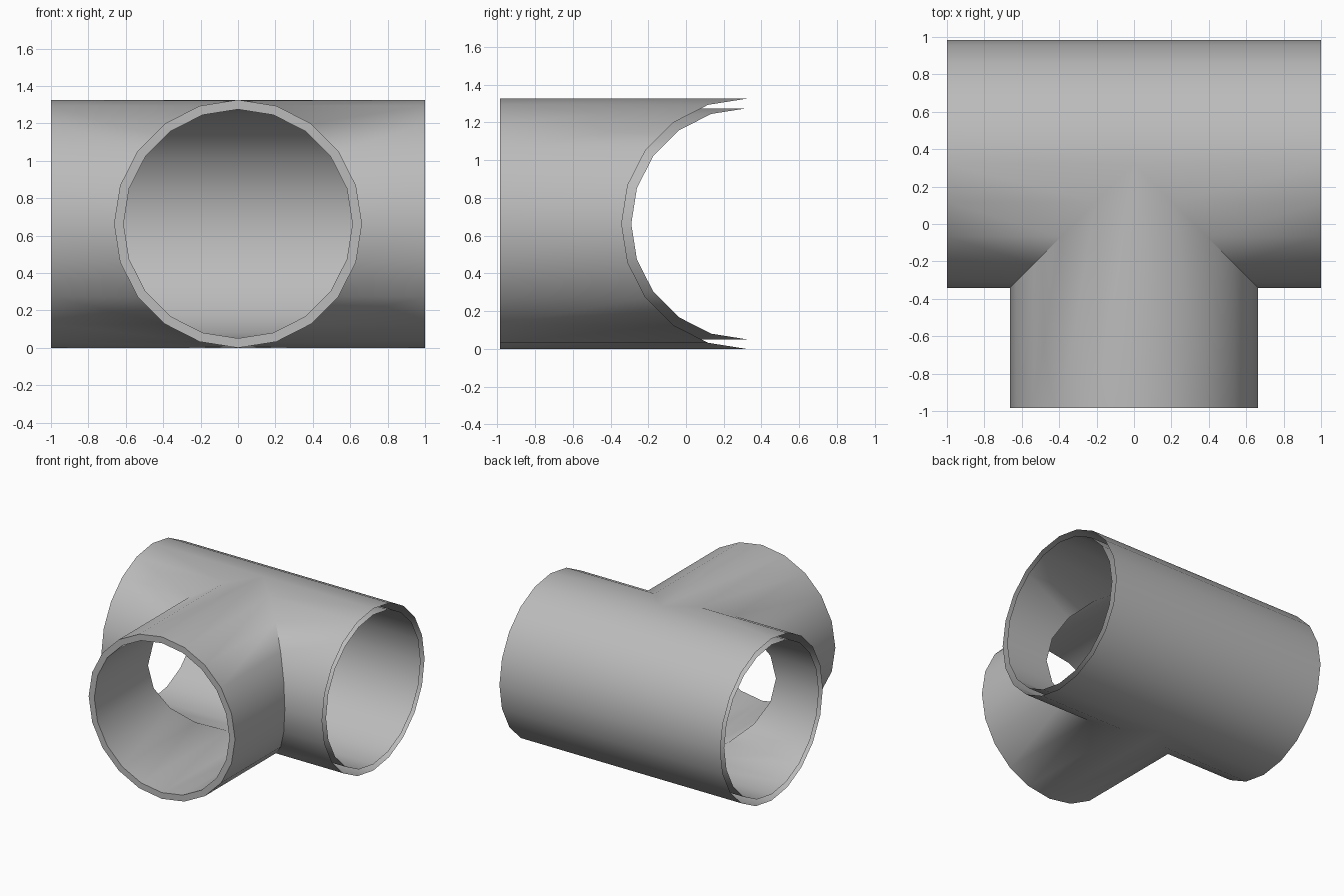
import bpy, bmesh, math

SIDES = 20
R_OUT, R_IN = 0.663, 0.612
CY, CZ = 0.322, 0.663      # axis of the cross pipe
FRONT = -0.985             # mouth of the branch

cube = bpy.data.objects.get("Cube")
if cube:
    bpy.data.objects.remove(cube)

grey = bpy.data.materials.new("pipe grey")
grey.use_nodes = True
colour = (0.5, 0.5, 0.5, 1)
grey.diffuse_color = colour
grey.node_tree.nodes["Principled BSDF"].inputs["Base Color"].default_value = colour


def finish(name, bm):
    mesh = bpy.data.meshes.new(name)
    bm.to_mesh(mesh)
    bm.free()
    mesh.materials.append(grey)
    obj = bpy.data.objects.new(name, mesh)
    bpy.context.collection.objects.link(obj)
    bpy.ops.object.select_all(action="DESELECT")
    obj.select_set(True)
    bpy.context.view_layer.objects.active = obj
    bpy.ops.object.shade_smooth_by_angle(angle=math.radians(45))
    return obj


def add_quad(bm, *points):
    bm.faces.new([bm.verts.new(p) for p in points])


def tee_wall(name, r, outward):
    """Cross pipe and branch of equal radius, meeting in a mitred seam."""
    bm = bmesh.new()

    def seam(t, side):
        return (side * r * max(math.sin(t), 0), CY - r * math.sin(t), CZ + r * math.cos(t))

    for k in range(SIDES):
        a, b = (2 * math.pi * i / SIDES for i in (k, k + 1))
        for side in (-1, 1):
            sa, sb = seam(a, side), seam(b, side)
            # cross pipe strip, from its open end to the seam
            add_quad(bm, (side, *sa[1:]), (side, *sb[1:]), sb, sa)
            # branch strip, from the seam to the front mouth
            if k < SIDES // 2:
                add_quad(bm, sa, sb, (sb[0], FRONT, sb[2]), (sa[0], FRONT, sa[2]))
    bmesh.ops.remove_doubles(bm, verts=bm.verts, dist=1e-4)
    bmesh.ops.recalc_face_normals(bm, faces=bm.faces)
    back = max(bm.faces, key=lambda f: f.calc_center_median().y)
    if (back.normal.y > 0) != outward:
        bmesh.ops.reverse_faces(bm, faces=bm.faces)
    return finish(name, bm)


def front_rim():
    """Flat ring closing the wall thickness at the branch mouth."""
    bm = bmesh.new()

    def point(r, i):
        t = 2 * math.pi * i / SIDES
        return (r * math.sin(t), FRONT, CZ + r * math.cos(t))

    for k in range(SIDES):
        add_quad(bm, point(R_OUT, k), point(R_OUT, k + 1), point(R_IN, k + 1), point(R_IN, k))
    bmesh.ops.remove_doubles(bm, verts=bm.verts, dist=1e-4)
    for f in bm.faces:
        f.normal_update()
        if f.normal.y > 0:
            f.normal_flip()
    return finish("front_rim", bm)


tee_wall("outer_wall", R_OUT, True)
tee_wall("inner_wall", R_IN, False)
front_rim()
